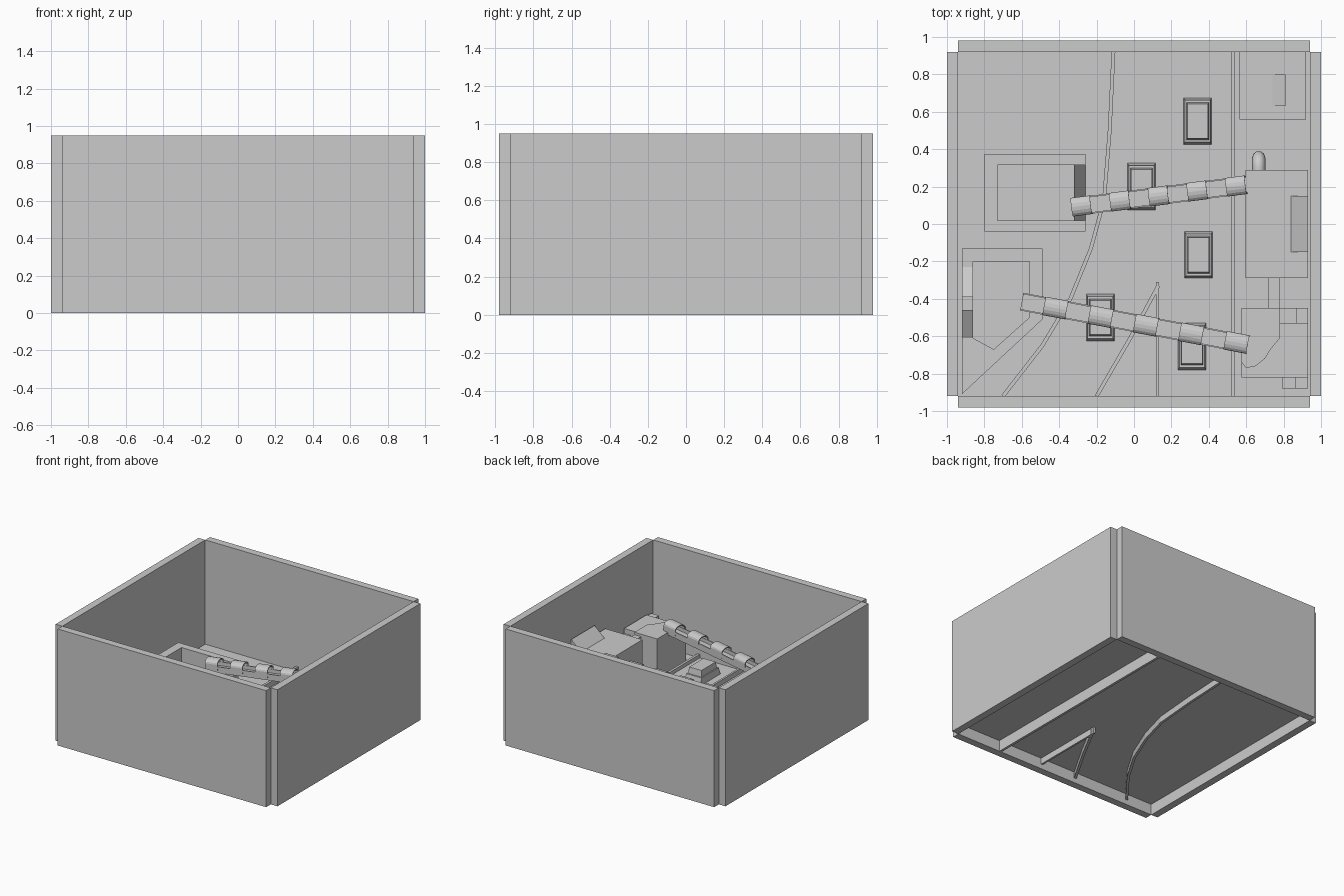
import bpy, bmesh, math
from mathutils import Vector, Matrix

if "Cube" in bpy.data.objects:
    bpy.data.objects.remove(bpy.data.objects["Cube"])

FLOOR = 0.10


def finish(name, bm):
    bmesh.ops.recalc_face_normals(bm, faces=bm.faces)
    me = bpy.data.meshes.new(name)
    bm.to_mesh(me)
    bm.free()
    ob = bpy.data.objects.new(name, me)
    bpy.context.collection.objects.link(ob)
    return ob


def prism(name, pts, lo, hi, axis='z', matrix=None):
    """Extrude a 2D outline between two positions along one axis."""
    place = {'z': lambda p, t: (p[0], p[1], t),
             'y': lambda p, t: (p[0], t, p[1]),
             'x': lambda p, t: (t, p[0], p[1])}[axis]
    bm = bmesh.new()
    a = [bm.verts.new(place(p, lo)) for p in pts]
    b = [bm.verts.new(place(p, hi)) for p in pts]
    bm.faces.new(a)
    bm.faces.new(b)
    n = len(pts)
    for i in range(n):
        j = (i + 1) % n
        bm.faces.new((a[i], a[j], b[j], b[i]))
    if matrix:
        bm.transform(matrix)
    return finish(name, bm)


def box(name, x0, x1, y0, y1, z0, z1, matrix=None):
    return prism(name, [(x0, y0), (x1, y0), (x1, y1), (x0, y1)], z0, z1, matrix=matrix)


def ring(name, outer, inner, z0, z1):
    """Hollow wall between two matching outlines."""
    bm = bmesh.new()
    loops = [[bm.verts.new((x, y, z)) for x, y in pts]
             for pts, z in ((outer, z0), (outer, z1), (inner, z1), (inner, z0))]
    n = len(outer)
    for k in range(4):
        a, b = loops[k], loops[(k + 1) % 4]
        for i in range(n):
            j = (i + 1) % n
            bm.faces.new((a[i], a[j], b[j], b[i]))
    return finish(name, bm)


def ribbon(name, path, width, z0, z1):
    """Thin kerb following a path."""
    left, right = [], []
    for i, p in enumerate(path):
        d = (Vector(path[min(i + 1, len(path) - 1)]) - Vector(path[max(i - 1, 0)])).normalized()
        o = Vector((-d.y, d.x)) * width / 2
        left.append(tuple(Vector(p) + o))
        right.append(tuple(Vector(p) - o))
    return prism(name, left + right[::-1], z0, z1)


def crate(name, cx, cy):
    """Two-tier crate with sloping sides."""
    bm = bmesh.new()
    tiers = [(.075, .125, FLOOR), (.068, .112, .155), (.06, .1, .155), (.055, .092, .205)]
    loops = [[bm.verts.new((cx + sx * w, cy + sy * d, z))
              for sx, sy in ((-1, -1), (1, -1), (1, 1), (-1, 1))] for w, d, z in tiers]
    for a, b in zip(loops, loops[1:]):
        for i in range(4):
            j = (i + 1) % 4
            bm.faces.new((a[i], a[j], b[j], b[i]))
    bm.faces.new(loops[0])
    bm.faces.new(loops[-1])
    return finish(name, bm)


def bridge(name, start, end, count, first):
    """Deck with low rails and arched covers over every other bay."""
    s, e = Vector(start), Vector(end)
    d = e - s
    length = d.length
    m = Matrix.Translation(s) @ d.to_track_quat('X', 'Z').to_matrix().to_4x4()
    box(name + "_deck", 0, length, -.048, .048, -.02, 0, m)
    for side in (-1, 1):
        y = side * .044
        box(name + "_rail", 0, length, y - .004, y + .004, 0, .03, m)
    arch = [(-.05, 0)] + [(-.05 * math.cos(math.pi * k / 8), .045 + .03 * math.sin(math.pi * k / 8))
                          for k in range(9)] + [(.05, 0)]
    inner = [(y * .86, z * .9) for y, z in arch][::-1]
    step = length / count
    for k in range(first, count, 2):
        prism(name + "_cover", arch + inner, k * step, (k + 1) * step, 'x', m)


# Outer walls and floor
for s in (-1, 1):
    box("side_wall", *sorted((s * .94, s * 1.0)), -.92, .92, 0, .95)
    box("end_wall", -.94, .94, *sorted((s * .92, s * .98)), 0, .95)
box("floor", -.94, .94, -.92, .92, .09, FLOOR)

# Kerbs across the floor
box("straight_kerb", .52, .54, -.92, .92, 0, .13)
ribbon("curved_kerb", [(-.11, .92), (-.13, .5), (-.16, .13), (-.23, -.13), (-.34, -.4),
                       (-.49, -.65), (-.70, -.92)], .02, .04, .14)
ribbon("fork_kerb_left", [(.13, -.33), (-.02, -.61), (-.2, -.92)], .02, .04, .14)
box("fork_kerb_right", .117, .133, -.92, -.31, .04, .14)

# Crates
for x, y in ((.34, .55), (.04, .2), (.345, -.165), (-.18, -.5), (.31, -.655)):
    crate("crate", x, y)

# Left hut: walls on three sides and a sloping sill on the fourth
prism("hut_walls", [(-.26, -.04), (-.26, .02), (-.73, .02), (-.73, .315), (-.26, .315),
                    (-.26, .375), (-.8, .375), (-.8, -.04)], FLOOR, .36)
prism("hut_sill", [(-.32, FLOOR), (-.26, FLOOR), (-.32, .2)], .02, .315, 'y')

# Corner fort
ring("fort_walls",
     [(-.92, -.13), (-.49, -.13), (-.49, -.51), (-.92, -.91), (-.92, -.61)],
     [(-.86, -.2), (-.56, -.2), (-.56, -.5), (-.75, -.67), (-.86, -.61)], FLOOR, .36)
prism("fort_ramp_up", [(-.39, .36), (-.23, .36), (-.39, .42)], -.92, -.86, 'x')
prism("fort_ramp_down", [(-.61, .36), (-.46, .36), (-.46, .45)], -.92, -.86, 'x')

# Main block on the right with a sloping roof panel and an elbow pipe
box("main_block", .595, .93, -.29, .29, FLOOR, .47)
prism("roof_panel", [(.84, .47), (.93, .47), (.93, .55)], -.15, .15, 'y')
curve = bpy.data.curves.new("elbow_pipe", 'CURVE')
curve.dimensions = '3D'
curve.bevel_depth = .035
curve.bevel_resolution = 3
path = [(.667, .27, .4)] + [(.667, .3 + .055 * math.sin(a * math.pi / 12),
                             .345 + .055 * math.cos(a * math.pi / 12)) for a in range(7)]
path.append((.667, .355, FLOOR))
sp = curve.splines.new('POLY')
sp.points.add(len(path) - 1)
for p, c in zip(sp.points, path):
    p.co = (*c, 1)
bpy.context.collection.objects.link(bpy.data.objects.new("elbow_pipe", curve))

# Tower joined to the block by a narrow neck
box("tower_neck", .72, .78, -.45, -.29, FLOOR, .4)
box("tower_base", .575, .93, -.82, -.6, FLOOR, .38)
prism("tower_top", [(.575, -.45), (.78, -.45), (.78, -.61), (.73, -.67), (.7, -.72),
                    (.65, -.76), (.6, -.77), (.575, -.74)], FLOOR, .42)
box("tower_step", .78, .87, -.53, -.45, FLOOR, .3)
box("tower_step", .87, .93, -.53, -.45, FLOOR, .34)
box("tower_step", .78, .93, -.6, -.53, FLOOR, .38)
box("tower_step", .79, .86, -.88, -.82, FLOOR, .32)
box("tower_step", .86, .93, -.88, -.82, FLOOR, .37)

# Back corner store with a roof hatch
box("store", .565, .92, .56, .92, FLOOR, .35)
prism("store_hatch", [(.74, .35), (.81, .35), (.81, .39)], .63, .8, 'y')

# Covered bridges
bridge("north_bridge", (-.33, .09, .40), (.6, .21, .47), 9, 0)
bridge("south_bridge", (-.6, -.415, .38), (.61, -.645, .42), 10, 1)
